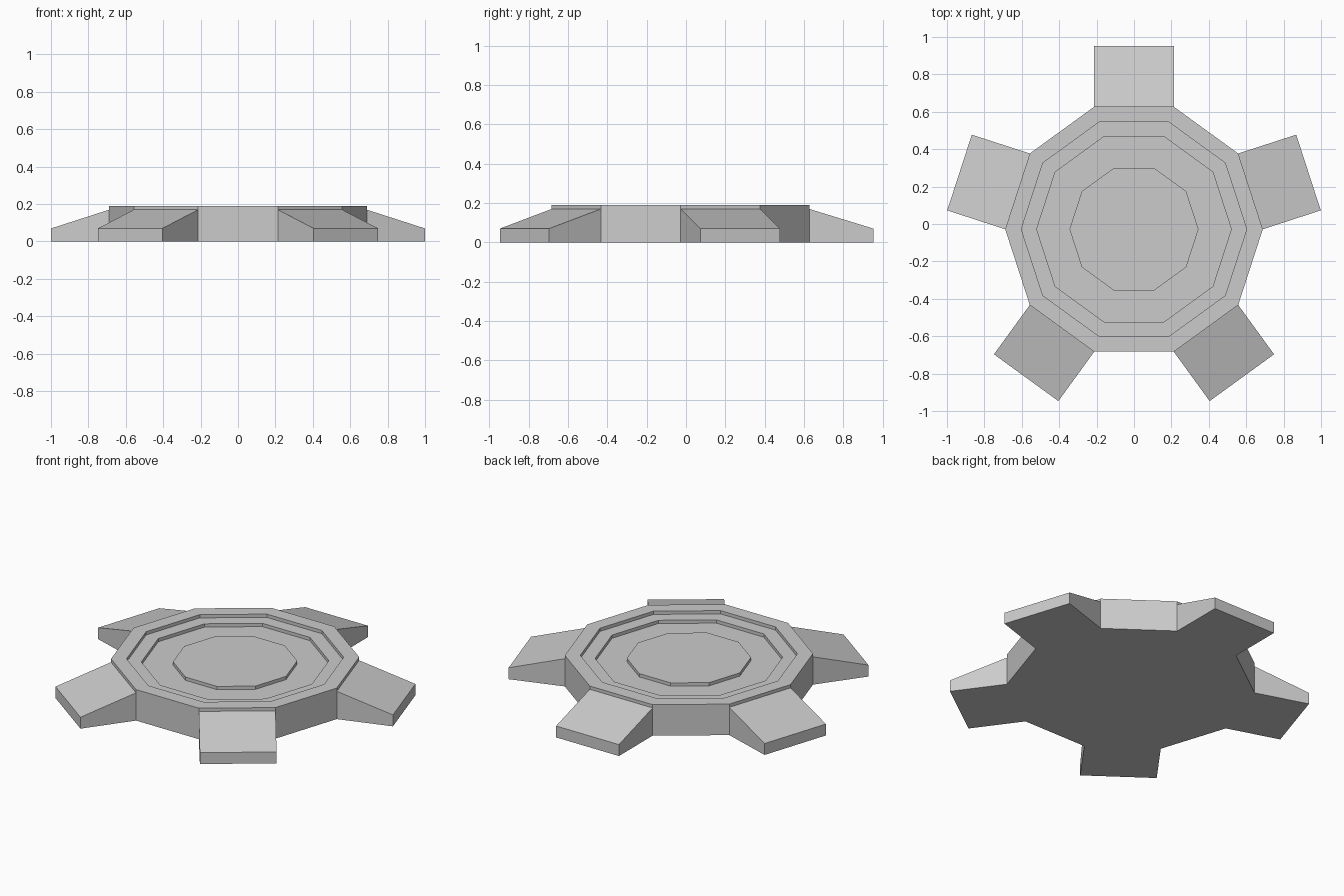
import bpy, bmesh
from math import cos, sin, pi, radians, tan

if "Cube" in bpy.data.objects:
    bpy.data.objects.remove(bpy.data.objects["Cube"])

SIDES = 10
CY = -0.028          # centre of the decagon
APOTHEM = 0.655      # distance to the flat sides
ARM_END = 0.981
HALF = APOTHEM * tan(pi / SIDES)


def finish(name, bm):
    bmesh.ops.recalc_face_normals(bm, faces=bm.faces)
    mesh = bpy.data.meshes.new(name)
    bm.to_mesh(mesh)
    bm.free()
    obj = bpy.data.objects.new(name, mesh)
    bpy.context.collection.objects.link(obj)
    return obj


# Stepped decagonal hub: (apothem, height) profile from the base to the centre
profile = [(APOTHEM, 0), (APOTHEM, 0.19), (0.573, 0.19), (0.573, 0.17),
           (0.495, 0.17), (0.495, 0.15), (0.328, 0.15), (0.328, 0.17)]
bm = bmesh.new()
rings = []
for a, z in profile:
    r = a / cos(pi / SIDES)
    rings.append([bm.verts.new((r * cos(2 * pi * i / SIDES), r * sin(2 * pi * i / SIDES), z))
                  for i in range(SIDES)])
for lo, hi in zip(rings, rings[1:]):
    for i in range(SIDES):
        j = (i + 1) % SIDES
        bm.faces.new((lo[i], lo[j], hi[j], hi[i]))
bm.faces.new(rings[0][::-1])
bm.faces.new(rings[-1])
hub = finish("stepped_hub", bm)
hub.location.y = CY

# Five sloping arms on alternate sides
for k in range(5):
    bm = bmesh.new()
    section = [(APOTHEM, 0), (ARM_END, 0), (ARM_END, 0.07), (APOTHEM, 0.17)]
    face = bm.faces.new([bm.verts.new((x, -HALF, z)) for x, z in section])
    ext = bmesh.ops.extrude_face_region(bm, geom=[face], use_keep_orig=True)
    moved = [g for g in ext["geom"] if isinstance(g, bmesh.types.BMVert)]
    bmesh.ops.translate(bm, verts=moved, vec=(0, 2 * HALF, 0))
    arm = finish(f"arm_{k + 1}", bm)
    arm.location.y = CY
    arm.rotation_euler.z = radians(90 + 72 * k)
